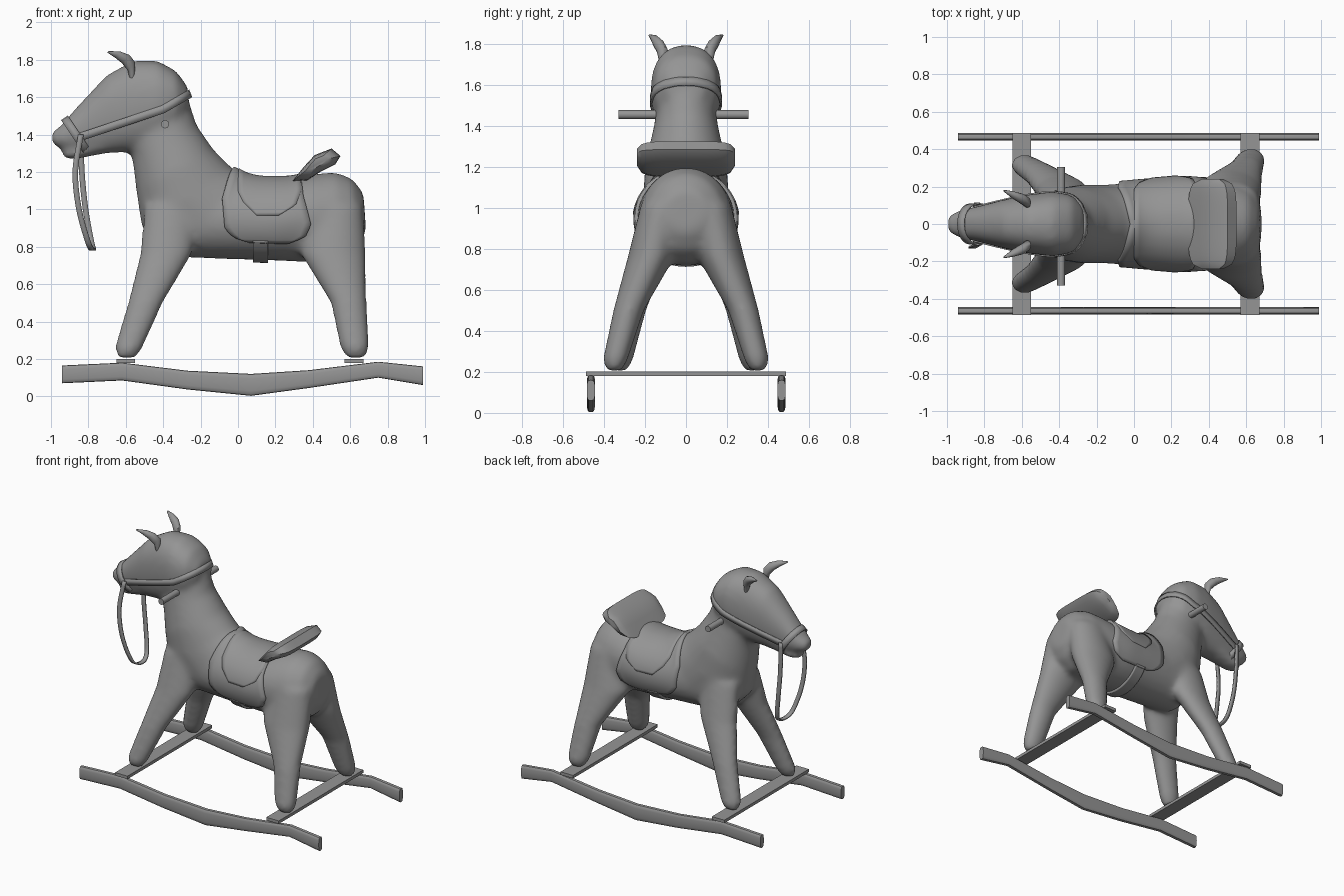
import bpy, bmesh, math
from mathutils import Vector
from mathutils.bvhtree import BVHTree

cube = bpy.data.objects.get("Cube")
if cube:
    bpy.data.objects.remove(cube)

grey = bpy.data.materials.new("plain grey")
grey.use_nodes = True
grey.diffuse_color = (0.3, 0.3, 0.3, 1)
grey.node_tree.nodes["Principled BSDF"].inputs["Base Color"].default_value = (0.3, 0.3, 0.3, 1)
parts = []


def finish(name, bm, solid=0):
    bmesh.ops.recalc_face_normals(bm, faces=bm.faces)
    mesh = bpy.data.meshes.new(name)
    bm.to_mesh(mesh)
    bm.free()
    mesh.materials.append(grey)
    ob = bpy.data.objects.new(name, mesh)
    bpy.context.scene.collection.objects.link(ob)
    if solid:
        mod = ob.modifiers.new("Thickness", "SOLIDIFY")
        mod.thickness, mod.offset = solid, 0
    parts.append(ob)
    return ob


def loft(bm, rings, caps=True):
    rows = [[bm.verts.new(p) for p in ring] for ring in rings]
    n = len(rows[0])
    for a, b in zip(rows, rows[1:]):
        for i in range(n):
            j = (i + 1) % n
            bm.faces.new((a[i], a[j], b[j], b[i]))
    if caps:
        bm.faces.new(rows[0][::-1])
        bm.faces.new(rows[-1])


def grid(bm, rows):
    rows = [[bm.verts.new(p) for p in row] for row in rows]
    for a, b in zip(rows, rows[1:]):
        for i in range(len(a) - 1):
            bm.faces.new((a[i], a[i + 1], b[i + 1], b[i]))


def oval(centre, u, v, n=24, power=1.0):
    c, u, v = Vector(centre), Vector(u), Vector(v)
    curve = lambda k: math.copysign(abs(k) ** power, k)
    return [c + u * curve(math.cos(2 * math.pi * i / n)) + v * curve(math.sin(2 * math.pi * i / n))
            for i in range(n)]


def slice_oval(tx, tz, bx, bz, w, power=1.0):
    # oval standing between a top and a bottom point
    return oval(((tx + bx) / 2, 0, (tz + bz) / 2), ((tx - bx) / 2, 0, (tz - bz) / 2), (0, w, 0), 24, power)


def lerp(table, t):
    for (a, p), (b, q) in zip(table, table[1:]):
        if t <= b:
            return p + (q - p) * (t - a) / (b - a)
    return table[-1][1]


def smooth_path(pts, steps=6):
    # Catmull-Rom interpolation
    pts = [Vector(p) for p in pts]
    pts = [2 * pts[0] - pts[1]] + pts + [2 * pts[-1] - pts[-2]]
    out = []
    for a, b, c, d in zip(pts, pts[1:], pts[2:], pts[3:]):
        for k in range(steps):
            t = k / steps
            out.append(0.5 * (2 * b + (c - a) * t + (2 * a - 5 * b + 4 * c - d) * t * t
                              + (3 * b - a - 3 * c + d) * t ** 3))
    return out + [pts[-2]]


# Horse: trunk, head, jaw and legs fused into one soft skin
bm = bmesh.new()
loft(bm, [slice_oval(*s) for s in (
    (-.28, 1.64, -.62, 1.42, .13), (-.22, 1.45, -.565, 1.27, .165), (-.13, 1.32, -.545, 1.1, .2),
    (-.03, 1.22, -.515, .9, .21), (.05, 1.175, -.36, .745, .21), (.12, 1.16, -.1, .735, .225),
    (.28, 1.16, .2, .725, .245), (.41, 1.19, .43, .715, .235), (.52, 1.2, .56, .73, .22),
    (.61, 1.165, .64, .79, .18), (.67, 1.09, .685, .88, .1))])
loft(bm, [slice_oval(*s, .85) for s in (
    (-1.0, 1.41, -.99, 1.34, .045), (-.95, 1.445, -.92, 1.325, .075), (-.86, 1.55, -.81, 1.3, .095),
    (-.7, 1.72, -.66, 1.3, .135), (-.56, 1.795, -.55, 1.31, .16), (-.43, 1.795, -.43, 1.35, .175),
    (-.33, 1.74, -.33, 1.42, .155), (-.265, 1.65, -.27, 1.52, .09))])
loft(bm, [slice_oval(*s) for s in (
    (-.945, 1.31, -.935, 1.27, .04), (-.88, 1.33, -.88, 1.265, .065), (-.7, 1.4, -.7, 1.3, .09))])
fore = ((-.595, .325, .205, .05, .04), (-.585, .315, .26, .077, .058), (-.495, .26, .5, .095, .066),
        (-.385, .175, .76, .14, .085), (-.35, .11, 1.02, .15, .09))
hind = ((.63, .35, .205, .05, .04), (.625, .345, .26, .08, .062), (.592, .28, .5, .097, .076),
        (.51, .17, .76, .175, .115), (.52, .11, 1.02, .15, .11))
for leg in (fore, hind):
    for side in (1, -1):
        loft(bm, [oval((x, y * side, z), (rx, 0, 0), (0, ry, 0)) for x, y, z, rx, ry in leg])
horse = finish("horse_body", bm)
skin = horse.modifiers.new("Fuse", "REMESH")
skin.mode, skin.voxel_size, skin.use_smooth_shade = "VOXEL", 0.016, True
soft = horse.modifiers.new("Soften", "SMOOTH")
soft.factor, soft.iterations = 0.5, 20
bpy.context.view_layer.update()
surface = BVHTree.FromObject(horse, bpy.context.evaluated_depsgraph_get())


def wrap(name, left, right, start, end, lift, solid, mid=0.95):
    # a cover laid on the trunk by casting rays in towards its axis
    rows = []
    for i in range(49):
        s = i / 24 - 1
        ang = math.radians(start + (end - start) * i / 48)
        out = Vector((0, math.sin(ang), math.cos(ang)))
        x0, x1 = lerp(left, abs(s)), lerp(right, abs(s))
        row = []
        for k in range(13):
            axis = Vector((x0 + (x1 - x0) * k / 12, 0, mid))
            hit = surface.ray_cast(axis + out * .5, -out)[0] or axis + out * .23
            row.append(hit + out * lift)
        rows.append(row)
    bm = bmesh.new()
    grid(bm, rows)
    finish(name, bm, solid)


# Saddle, its seat pad and the girth
wrap("saddle_flaps", ((0, -.02), (.5, -.085), (.85, -.07), (.95, -.02), (1, .06)),
     ((0, .33), (.5, .35), (.8, .39), (.93, .36), (1, .27)), -122, 122, .004, .024)
wrap("saddle_seat", ((0, 0), (.6, 0), (.8, .03), (1, .1)),
     ((0, .33), (.6, .34), (.85, .31), (1, .22)), -86, 86, .012, .018)
wrap("girth", ((0, .08), (1, .08)), ((0, .16), (1, .16)), 118, 242, .006, .02)

# Raised back of the saddle, its side profile tapered towards both ends
bm = bmesh.new()
profile = ((.29, 1.15), (.35, 1.225), (.41, 1.29), (.5, 1.325), (.548, 1.285), (.52, 1.24), (.44, 1.2), (.37, 1.155))
rings = []
for i in range(21):
    s = i / 10 - 1
    k = .45 + .55 * (1 - abs(s) ** 5) ** .5
    centre = Vector((.42, s * .24, 1.255))
    rings.append([centre + Vector((x - .42, 0, z - 1.255)) * k for x, z in profile])
loft(bm, rings)
finish("saddle_cantle", bm)

# Cheek straps running back round the neck
bm = bmesh.new()
line = []
rise = ((-.85, 1.385), (-.4, 1.535), (-.28, 1.605))
for i in range(25):
    x = -.85 + .565 * i / 24
    z = lerp(rise, x)
    hit = surface.ray_cast(Vector((x, 1, z)), Vector((0, -1, 0)))[0]
    line.append(Vector((x, (hit.y if hit else .08) + .004, z)))
line.append(Vector((-.262, .05, 1.615)))
line.append(Vector((-.257, 0, 1.618)))
line += [Vector((p.x, -p.y, p.z)) for p in reversed(line[:-1])]
across = Vector((-.008, 0, .02))
grid(bm, [[p - across, p + across] for p in line])
finish("head_strap", bm, .01)

# Noseband
bm = bmesh.new()
along = Vector((.018, 0, .012))
band = slice_oval(-.925, 1.485, -.80, 1.3, .104)
loft(bm, [[p - along for p in band], [p + along for p in band]], caps=False)
finish("noseband", bm, .01)

# Hanging reins, one loop from cheek to cheek
bm = bmesh.new()
loop = smooth_path(((-.84, -.11, 1.4), (-.87, -.125, 1.2), (-.85, -.12, 1.0), (-.8, -.08, .82),
                    (-.775, 0, .785), (-.785, .07, .83), (-.815, .1, 1.0), (-.835, .105, 1.2), (-.84, .11, 1.4)))
grid(bm, [[p - Vector((.015, 0, 0)), p + Vector((.015, 0, 0))] for p in loop])
finish("reins", bm, .01)

# Curved ears
for label, side in (("left", -1), ("right", 1)):
    bm = bmesh.new()
    path = ((-.565, .11, 1.7, .018), (-.57, .115, 1.765, .028), (-.6, .135, 1.803, .028),
            (-.645, .155, 1.828, .02), (-.695, .178, 1.842, .005))
    loft(bm, [oval((x, y * side, z), (r * .7, 0, r * .8), (0, r, 0), 12) for x, y, z, r in path])
    finish(label + "_ear", bm)

# Hand grip through the neck
bm = bmesh.new()
loft(bm, [oval((-.39, y, 1.455), (.022, 0, 0), (0, 0, .022), 16) for y in (-.33, .305)])
finish("hand_grip", bm)

# Rockers and the slats between them
rocker = ((-.94, .165, .07), (-.62, .18, .085), (-.27, .137, .037), (.07, .12, .003),
          (.38, .14, .045), (.75, .185, .1), (.99, .16, .06))
for label, y in (("right", -.464), ("left", .466)):
    bm = bmesh.new()
    loft(bm, [oval((x, y, (a + b) / 2), (0, 0, (a - b) / 2), (0, .02, 0), 16, .6) for x, a, b in rocker])
    finish(label + "_rocker", bm)
for label, x in (("front", -.6), ("rear", .62)):
    bm = bmesh.new()
    bmesh.ops.create_cube(bm, size=1)
    bmesh.ops.scale(bm, vec=(.1, .975, .022), verts=bm.verts)
    bmesh.ops.translate(bm, vec=(x, 0, .19), verts=bm.verts)
    finish(label + "_slat", bm)

# Smooth shading with crisp edges
bpy.ops.object.select_all(action="DESELECT")
for ob in parts:
    ob.select_set(True)
bpy.context.view_layer.objects.active = horse
bpy.ops.object.shade_smooth_by_angle(angle=math.radians(40))
